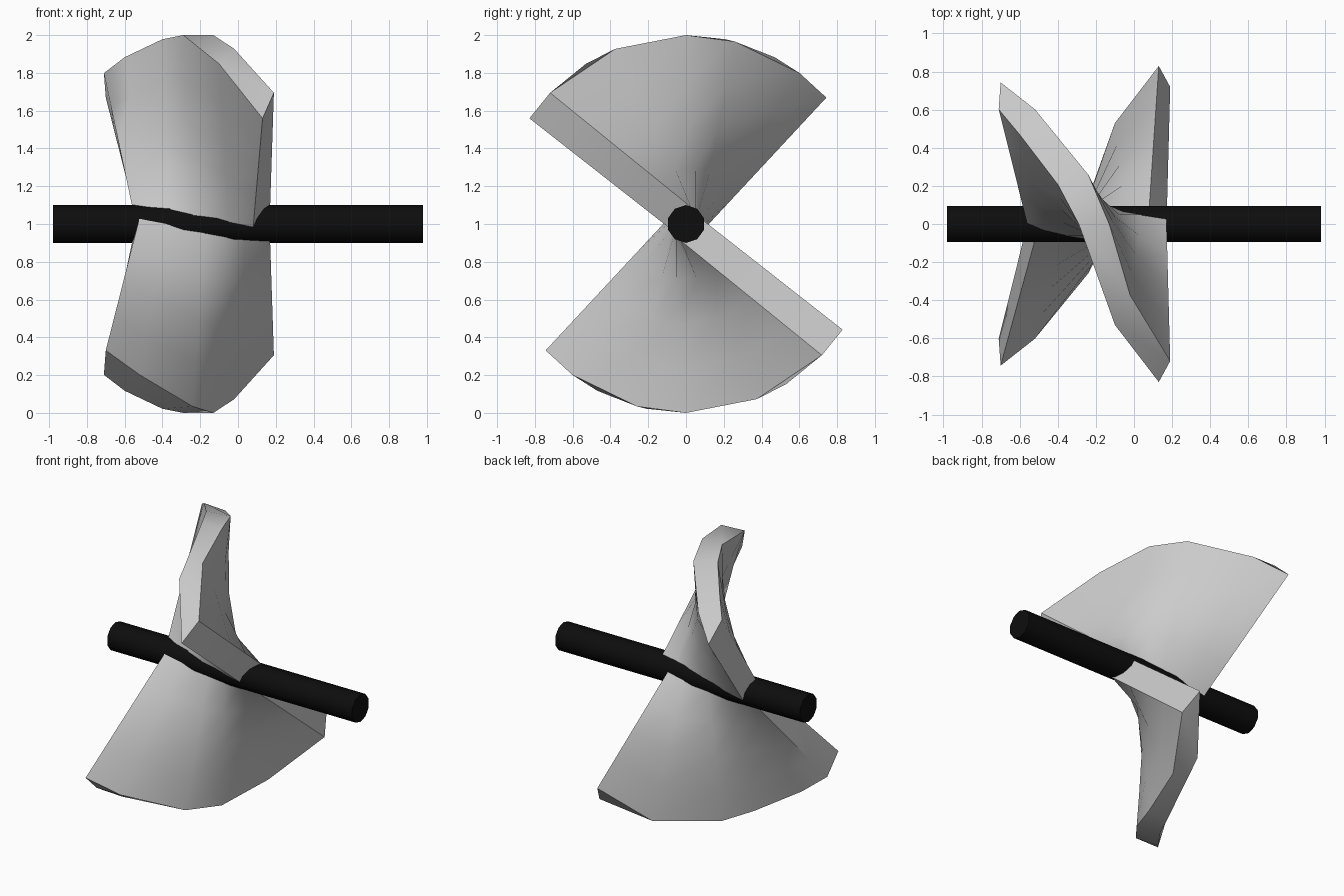
import bpy, bmesh
from math import sin, cos, pi, radians
from mathutils import Vector, Matrix

cube = bpy.data.objects.get("Cube")
if cube:
    bpy.data.objects.remove(cube, do_unlink=True)


def material(name, value, rough):
    m = bpy.data.materials.new(name)
    m.use_nodes = True
    color = (value, value, value, 1)
    m.diffuse_color = color
    bsdf = m.node_tree.nodes["Principled BSDF"]
    bsdf.inputs["Base Color"].default_value = color
    bsdf.inputs["Roughness"].default_value = rough
    return m


grey = material("light grey", 0.6, 0.5)
black = material("black", 0.004, 0.6)
ROOT, TIP, STEPS = 0.093, 1.0, 4

# Blade sides: (tip angle, tip x, root angle, root x), trailing to leading
aft_side = [(37, -.71, 0, -.56), (28, -.60, -20, -.48), (12, -.40, -42, -.36),
            (0, -.29, -62, -.24), (-32, -.10, -85, -.05), (-56, .13, -102, .08)]
fore_side = [(48, -.70, 115, -.52), (37, -.52, 92, -.38), (15, -.24, 62, -.18),
             (0, -.13, 45, -.06), (-22, -.02, 32, .04), (-46, .19, 17, .17)]


def polar(angle, x, radius):
    a = radians(angle)
    return Vector((x, radius * sin(a), radius * cos(a)))


def finish(bm, name, mat, angle):
    bmesh.ops.recalc_face_normals(bm, faces=bm.faces)
    mesh = bpy.data.meshes.new(name)
    bm.to_mesh(mesh)
    bm.free()
    obj = bpy.data.objects.new(name, mesh)
    bpy.context.collection.objects.link(obj)
    mesh.materials.append(mat)
    bpy.ops.object.select_all(action='DESELECT')
    obj.select_set(True)
    bpy.context.view_layer.objects.active = obj
    bpy.ops.object.shade_smooth_by_angle(angle=radians(angle))
    return obj


def blade(name, turn):
    """Loft a twisted loop from the shaft out to the curved tip."""
    bm = bmesh.new()
    loop = aft_side + fore_side[::-1]
    rings = []
    for s in range(STEPS + 1):
        t = s / STEPS
        rings.append([bm.verts.new(polar(ra, rx, ROOT).lerp(polar(ta, tx, TIP), t))
                      for ta, tx, ra, rx in loop])
    n = len(loop)
    for low, high in zip(rings, rings[1:]):
        for i in range(n):
            j = (i + 1) % n
            bm.faces.new((low[i], low[j], high[j], high[i]))
    # Tip band and root closure
    for ring in (rings[0], rings[-1]):
        for i in range(n // 2 - 1):
            bm.faces.new((ring[i], ring[i + 1], ring[n - 2 - i], ring[n - 1 - i]))
    bm.transform(Matrix.Translation((0, 0, 1)) @ Matrix.Rotation(turn, 4, 'X'))
    return finish(bm, name, grey, 40)


blade("upper_blade", 0)
blade("lower_blade", pi)

# Ten-sided shaft along x
bm = bmesh.new()
bmesh.ops.create_cone(bm, cap_ends=True, segments=10, radius1=0.1, radius2=0.1, depth=1.96)
bm.transform(Matrix.Translation((0, 0, 1)) @ Matrix.Rotation(pi / 2, 4, 'Y')
             @ Matrix.Rotation(pi / 2, 4, 'Z'))
finish(bm, "shaft", black, 40)
